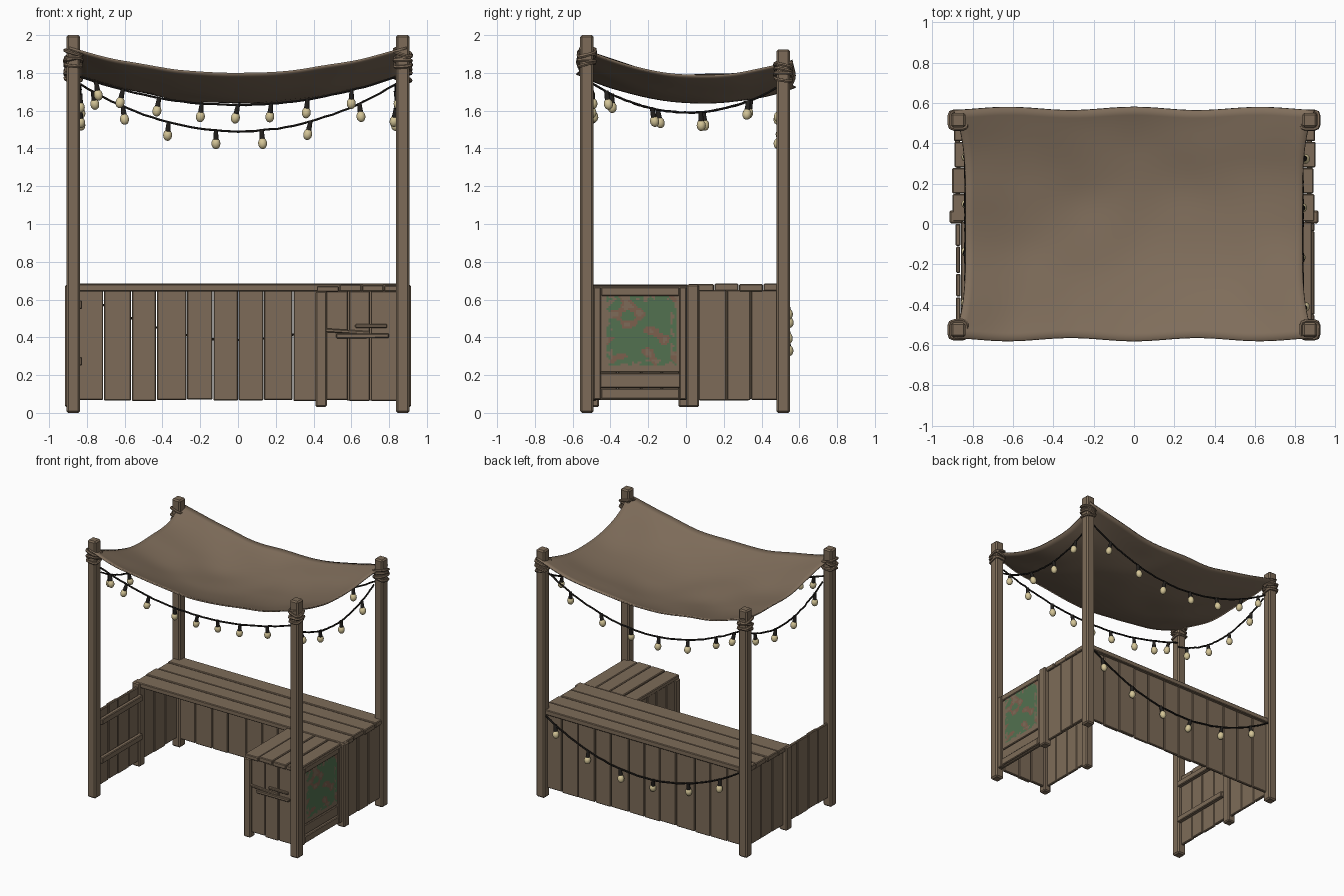
import bpy, bmesh, math, random
from mathutils import Vector, Matrix, noise

if "Cube" in bpy.data.objects:
    bpy.data.objects.remove(bpy.data.objects["Cube"])

random.seed(4)


def material(name, r, g, b):
    m = bpy.data.materials.new(name)
    m.diffuse_color = (r, g, b, 1)
    m.use_nodes = True
    m.node_tree.nodes["Principled BSDF"].inputs["Base Color"].default_value = m.diffuse_color
    return m


WOOD = material("weathered wood", 0.205, 0.148, 0.098)
CLOTH = material("canvas cloth", 0.215, 0.155, 0.105)
ROPE = material("rope brown", 0.19, 0.135, 0.09)
GREEN = material("faded green paint", 0.085, 0.165, 0.08)
RED = material("worn red brown", 0.2, 0.115, 0.075)
DARK = material("black cable", 0.016, 0.014, 0.012)
BULB = material("cream bulb", 0.66, 0.56, 0.31)


def finish(name, bm, mats, smooth=None):
    me = bpy.data.meshes.new(name)
    bm.to_mesh(me)
    bm.free()
    for m in mats:
        me.materials.append(m)
    ob = bpy.data.objects.new(name, me)
    bpy.context.collection.objects.link(ob)
    if smooth:
        bpy.ops.object.select_all(action='DESELECT')
        ob.select_set(True)
        bpy.context.view_layer.objects.active = ob
        bpy.ops.object.shade_smooth_by_angle(angle=math.radians(smooth))
    return ob


def boxes(name, items, mat=WOOD, bevel=0.005, tilt=0.0):
    """One object from boxes given as (x0, x1, y0, y1, z0, z1)."""
    bm = bmesh.new()
    for x0, x1, y0, y1, z0, z1 in items:
        size = Vector((x1 - x0, y1 - y0, z1 - z0))
        mid = Vector((x0 + x1, y0 + y1, z0 + z1)) / 2
        rot = Matrix.Rotation(random.uniform(-tilt, tilt), 4, 'Y')
        mat4 = Matrix.Translation(mid) @ rot @ Matrix.Diagonal((*size, 1))
        r = bmesh.ops.create_cube(bm, size=1, matrix=mat4)
        edges = {e for v in r["verts"] for e in v.link_edges}
        bmesh.ops.bevel(bm, geom=list(edges), offset=min(bevel, min(size) * 0.3),
                        segments=1, affect='EDGES')
    return finish(name, bm, [mat])


def planks(a, b, n, gap=0.004):
    """Split a span into n slightly uneven boards."""
    w = (b - a) / n
    cuts = [a] + [a + w * i + random.uniform(-.08, .08) * w for i in range(1, n)] + [b]
    return [(cuts[i] + gap / 2, cuts[i + 1] - gap / 2) for i in range(n)]


def j(s=0.004):
    return random.uniform(-s, s)


def tubes(name, paths, radius, mat, cyclic=False):
    cu = bpy.data.curves.new(name, 'CURVE')
    cu.dimensions = '3D'
    cu.bevel_depth = radius
    cu.bevel_resolution = 1
    cu.use_fill_caps = True
    for pts in paths:
        sp = cu.splines.new('POLY')
        sp.points.add(len(pts) - 1)
        for p, q in zip(sp.points, pts):
            p.co = (*q, 1)
        sp.use_cyclic_u = cyclic
    cu.materials.append(mat)
    ob = bpy.data.objects.new(name, cu)
    bpy.context.collection.objects.link(ob)
    bpy.ops.object.select_all(action='DESELECT')
    ob.select_set(True)
    bpy.context.view_layer.objects.active = ob
    bpy.ops.object.convert(target='MESH')
    bpy.ops.object.shade_smooth_by_angle(angle=math.radians(50))


# Corner posts: tall at the front, a little shorter at the back
PX, FY, BY = 0.872, -0.525, 0.515
for fy, top, label in ((FY, 2.0, "front"), (BY, 1.925, "back")):
    boxes(label + "_posts", [(s * PX - .036, s * PX + .036, fy - .036, fy + .036, 0, top)
                             for s in (-1, 1)], bevel=0.01)
boxes("middle_posts", [(s * .882 - .033, s * .882 + .033, .002, .068, .03, .68)
                       for s in (-1, 1)], bevel=0.008)

# Counter: top boards along x, upright boards on the back and the ends
boxes("counter_top", [(-.895 + j(.008), .895 + j(.008), a, b, .645 + j(.002), .683 + j(.003))
                      for a, b in planks(.01, .535, 4)])
boxes("counter_back", [(a, b, .488 + j(), .512 + j(), .067 + j(), .65)
                       for a, b in planks(-.845, .845, 12)])
for s, side in ((-1, "left"), (1, "right")):
    boxes("counter_end_" + side, [(s * .872 - .012 + j(), s * .872 + .012 + j(), a, b, .07 + j(), .65)
                                  for a, b in planks(.065, .485, 3)])

# Open left wing: upright boards with two inner rails
boxes("left_wing_boards", [(-.882 + j(), -.858 + j(), a, b, .07 + j(), .655 + j())
                           for a, b in planks(-.49, .003, 4)])
boxes("left_wing_rails", [(-.858, -.825, -.49, .01, z, z + .045) for z in (.25, .55)])

# Right cabinet: top, front, inner side, legs and outer side
boxes("cabinet_top", [(a, b, -.515 + j(), .01, .642 + j(.002), .675 + j(.004))
                      for a, b in planks(.415, .885, 4)])
boxes("cabinet_front", [(a, b, -.502 + j(), -.478 + j(), .067 + j(), .645)
                        for a, b in planks(.44, .845, 3)])
boxes("cabinet_inner_side", [(.424 + j(.002), .444, a, b, .07 + j(), .645)
                             for a, b in planks(-.49, .0, 4)])
boxes("cabinet_legs", [(.41, .47, y - .03, y + .03, .03, .645) for y in (-.49, -.01)], bevel=0.008)
boxes("broken_slats", [(.46, .70, -.515, -.498, .42, .44), (.52, .80, -.52, -.5, .395, .42),
                       (.62, .79, -.518, -.5, .45, .47)], tilt=0.12)
boxes("cabinet_outer_boards", [(.858, .882, -.49, .003, a, b) for a, b in
                               ((.067, .128), (.132, .21), (.214, .645))])
boxes("sign_frame", [(.872, .896, -.49, -.45, .07, .665), (.872, .896, -.035, .003, .07, .665),
                     (.872, .894, -.45, -.035, .62, .665), (.872, .894, -.45, -.035, .075, .13)])

# Sign plate: flaking green paint chosen by noise on a fine grid
bm = bmesh.new()
bmesh.ops.create_grid(bm, x_segments=34, y_segments=36, size=0.5,
                      matrix=Matrix.Translation((.886, -.235, .435)) @
                      Matrix.Rotation(math.pi / 2, 4, 'Y') @ Matrix.Diagonal((.37, .37, 1, 1)))
for f in bm.faces:
    c = f.calc_center_median()
    n = noise.noise(Vector((c.y * 13, c.z * 16, 2.3)))
    edge = min(.185 - abs(c.y + .235), .185 - abs(c.z - .435))
    if edge < .03 and noise.noise(Vector((c.y * 30, c.z * 30, 7))) > .12:
        f.material_index = 2
    else:
        f.material_index = 0 if n < .16 else (1 if n < .38 else 2)
if sum(f.normal.x for f in bm.faces) < 0:
    bmesh.ops.reverse_faces(bm, faces=bm.faces[:])
finish("sign_paint", bm, [GREEN, RED, WOOD])

# Sagging canopy pinned at the four posts
bm = bmesh.new()
bmesh.ops.create_grid(bm, x_segments=44, y_segments=30, size=1)
for v in bm.verts:
    u, w = v.co.x, v.co.y
    x = u * (.835 + .06 * w ** 4)
    y = w * (.572 + .008 * math.cos(u * 9))
    z = 1.647 + .14 * u * u + .112 * w * w - .036 * w
    z += .012 * noise.noise(Vector((u * 3, w * 2.2, 1)))
    v.co = (x, y, z)
canopy = finish("canopy", bm, [CLOTH], 60)
sol = canopy.modifiers.new("thickness", 'SOLIDIFY')
sol.thickness = 0.01
sol.offset = 0

# Rope lashings around each post, under and over the cloth
loops = []
for s in (-1, 1):
    for fy, z0 in ((FY, 1.875), (BY, 1.80)):
        for k in range(4):
            tx, ty, r = j(.35), j(.35), .05 + .003 * (k % 2)
            ring = []
            for i in range(16):
                a = math.tau * i / 16
                dx = max(-.82, min(.82, math.cos(a))) * r
                dy = max(-.82, min(.82, math.sin(a))) * r
                ring.append((s * PX + dx, fy + dy, z0 + (k - 1.5) * .021 + tx * dx + ty * dy))
            loops.append(ring)
tubes("rope_lashings", loops, .010, ROPE, cyclic=True)

# String lights: sagging cables with sockets and bulbs
strings = {
    "front_lights": ((-.835, -.50, 1.78), (.835, -.50, 1.78), .15,
                     (.05, .135, .25, .385, .5, .605, .72, .86)),
    "back_lights": ((-.835, .50, 1.74), (.835, .50, 1.74), .25,
                    (.04, .135, .28, .43, .575, .73, .885)),
    "right_lights": ((.835, -.49, 1.74), (.835, .48, 1.72), .14, (.07, .32, .585, .845)),
    "left_lights": ((-.835, -.49, 1.74), (-.835, .48, 1.72), .14, (.1, .35, .6, .86)),
    "wall_lights": ((.835, .535, .64), (-.835, .535, .64), .255,
                    (.05, .22, .385, .555, .735, .9)),
}
for name, (a, b, sag, stops) in strings.items():
    a, b = Vector(a), Vector(b)

    def at(t):
        return a.lerp(b, t) - Vector((0, 0, sag * 4 * t * (1 - t)))

    tubes(name + "_cable", [[at(i / 40) + Vector((j(.002), j(.002), j(.002)))
                             for i in range(41)]], .0065, DARK)
    sockets, bulbs = bmesh.new(), bmesh.new()
    for t in stops:
        base = Matrix.Translation(at(t)) @ Matrix.Rotation(j(.22), 4, 'X') @ Matrix.Rotation(j(.22), 4, 'Y')
        bmesh.ops.create_cone(sockets, cap_ends=True, segments=10, radius1=.015, radius2=.011,
                              depth=.05, matrix=base @ Matrix.Translation((0, 0, -.023)))
        bmesh.ops.create_uvsphere(bulbs, u_segments=14, v_segments=10, radius=.024,
                                  matrix=base @ Matrix.Translation((0, 0, -.070)) @
                                  Matrix.Diagonal((1, 1, 1.25, 1)))
    finish(name + "_sockets", sockets, [DARK], 40)
    finish(name + "_bulbs", bulbs, [BULB], 60)
